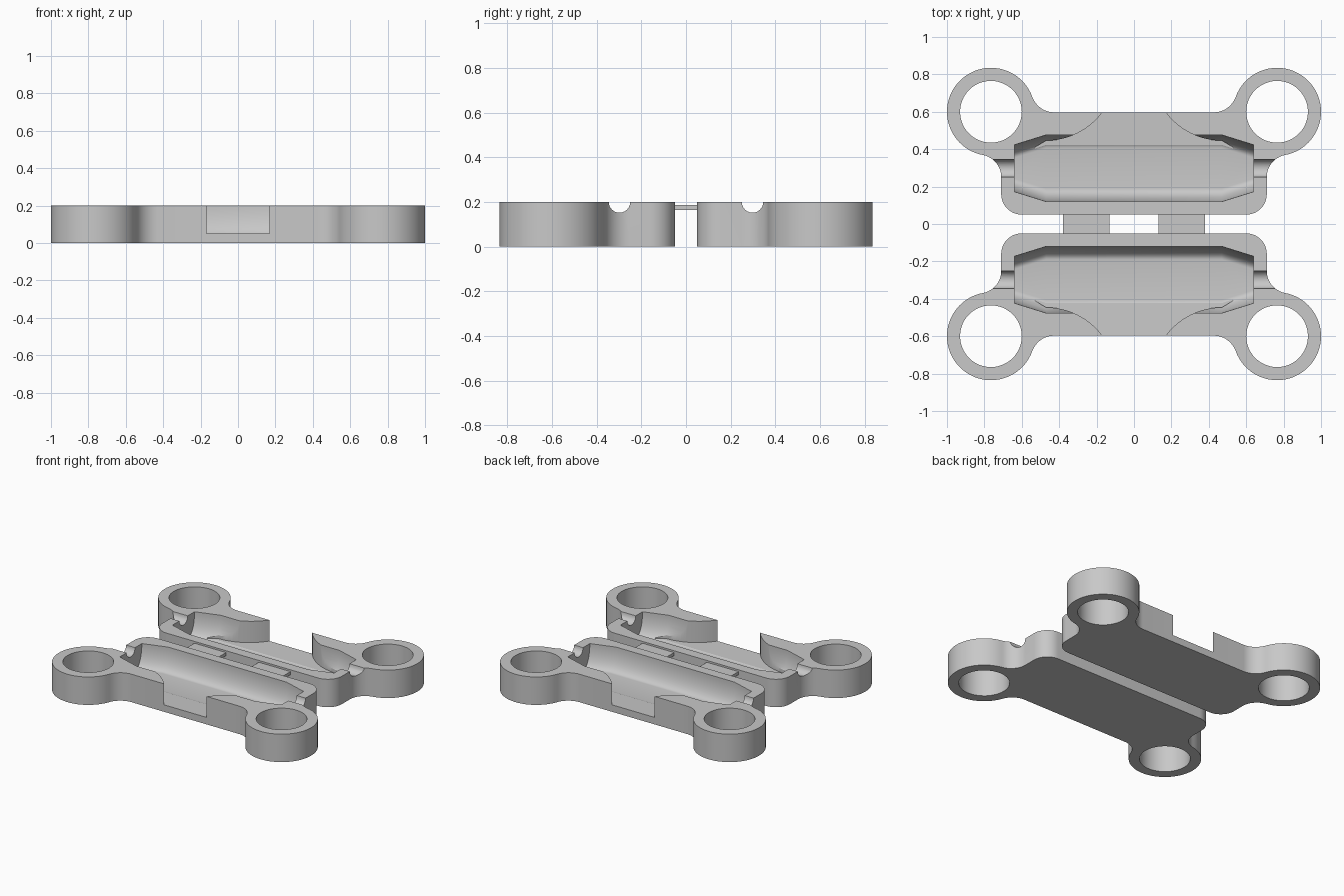
import bpy, bmesh, math

if "Cube" in bpy.data.objects:
    bpy.data.objects.remove(bpy.data.objects["Cube"])

H = 0.20                      # thickness of the plate
RING = (0.765, 0.60)          # bolt ring centre
MID = 0.298                   # centre line of the pocket and wire grooves

grey = bpy.data.materials.new("light grey")
grey.diffuse_color = (0.58, 0.58, 0.58, 1)
grey.use_nodes = True
grey.node_tree.nodes["Principled BSDF"].inputs["Base Color"].default_value = grey.diffuse_color


def arc(cx, cy, r, a0, a1, n):
    """Points along an arc, angles in degrees."""
    angles = [math.radians(a0 + (a1 - a0) * i / n) for i in range(n + 1)]
    return [(cx + r * math.cos(a), cy + r * math.sin(a)) for a in angles]


def finish(name, bm):
    bmesh.ops.recalc_face_normals(bm, faces=bm.faces)
    me = bpy.data.meshes.new(name)
    bm.to_mesh(me)
    bm.free()
    me.materials.append(grey)
    ob = bpy.data.objects.new(name, me)
    bpy.context.collection.objects.link(ob)
    return ob


def loft(name, sections):
    """Closed solid through matching loops of 3D points."""
    bm = bmesh.new()
    loops = [[bm.verts.new(p) for p in s] for s in sections]
    for a, b in zip(loops, loops[1:]):
        for i in range(len(a)):
            j = (i + 1) % len(a)
            bm.faces.new((a[i], a[j], b[j], b[i]))
    bm.faces.new(loops[0])
    bm.faces.new(loops[-1])
    return finish(name, bm)


def prism(name, pts, z0, z1):
    """Vertical prism; z0 gives the floor height for each y."""
    return loft(name, [[(x, y, z0(y)) for x, y in pts], [(x, y, z1) for x, y in pts]])


def mirrored(pts):
    """Complete a right-hand outline with its left-hand copy."""
    return pts + [(-x, y) for x, y in reversed(pts)]


# Plate outline: rounded inner corner, side fillet, ring, outer fillet
outline = arc(0.60, 0.16, 0.11, -90, 0, 12)
outline += arc(0.83, 0.251, 0.12, 180, 100.6, 12)
outline += arc(*RING, 0.235, -79.4, 160.5, 48)[1:]
outline += arc(0.426, 0.722, 0.125, -19.5, -90, 12)[1:]
body = prism("back_clamp_half", mirrored(outline), lambda y: 0.0, H)

cutters = []

# Pocket with rounded walls, narrowing towards both ends
def pocket_section(x, half):
    a, b, top = 0.07, 0.16, 0.25
    pts = [(-half, top)]
    pts += [(-half + a + a * c, H + b * s) for c, s in arc(0, 0, 1, 180, 270, 14)]
    pts += [(half - a + a * c, H + b * s) for c, s in arc(0, 0, 1, 270, 360, 14)]
    pts += [(half, top)]
    return [(x, MID + y, z) for y, z in pts]

cutters.append(loft("pocket_cutter", [pocket_section(x, h) for x, h in
               ((-0.64, 0.125), (-0.47, 0.178), (0.47, 0.178), (0.64, 0.125))]))

# Flared opening from the pocket to the outer edge
flare = [(0.53, 0.30), (0.53, 0.41)]
flare += arc(0.47, 0.821, 0.375, -90, -143.3, 20) + [(0.168, 0.65)]
cutters.append(prism("flare_cutter", mirrored(flare), lambda y: 0.041 + 0.03 * (y - 0.3), 0.3))

for side in (-1, 1):
    # Bolt hole
    hole = arc(side * RING[0], RING[1], 0.165, 0, 352.5, 47)
    cutters.append(prism("hole_cutter", hole, lambda y: -0.1, 0.3))
    # Wire groove at the end of the pocket
    groove = arc(MID, H, 0.048, 0, 345, 23)
    cutters.append(loft("groove_cutter", [[(side * x, y, z) for y, z in groove] for x in (0.60, 0.80)]))

bpy.context.view_layer.objects.active = body
for c in cutters:
    mod = body.modifiers.new("cut", 'BOOLEAN')
    mod.operation, mod.solver, mod.object = 'DIFFERENCE', 'EXACT', c
    bpy.ops.object.modifier_apply(modifier=mod.name)
for c in cutters:
    bpy.data.objects.remove(c)

# Front half is the mirror image
bm = bmesh.new()
bm.from_mesh(body.data)
for v in bm.verts:
    v.co.y = -v.co.y
bmesh.ops.reverse_faces(bm, faces=bm.faces)
front = finish("front_clamp_half", bm)

# Thin hinge tabs joining the halves
for side, label in ((-1, "left"), (1, "right")):
    x0, x1 = side * 0.13, side * 0.38
    prism(label + "_hinge_tab", [(x0, -0.052), (x1, -0.052), (x1, 0.052), (x0, 0.052)],
          lambda y: 0.164, 0.187)

# Smooth the curved walls, keep the rims crisp
for ob in (body, front):
    bpy.ops.object.select_all(action='DESELECT')
    ob.select_set(True)
    bpy.context.view_layer.objects.active = ob
    bpy.ops.object.shade_smooth_by_angle(angle=math.radians(30))
